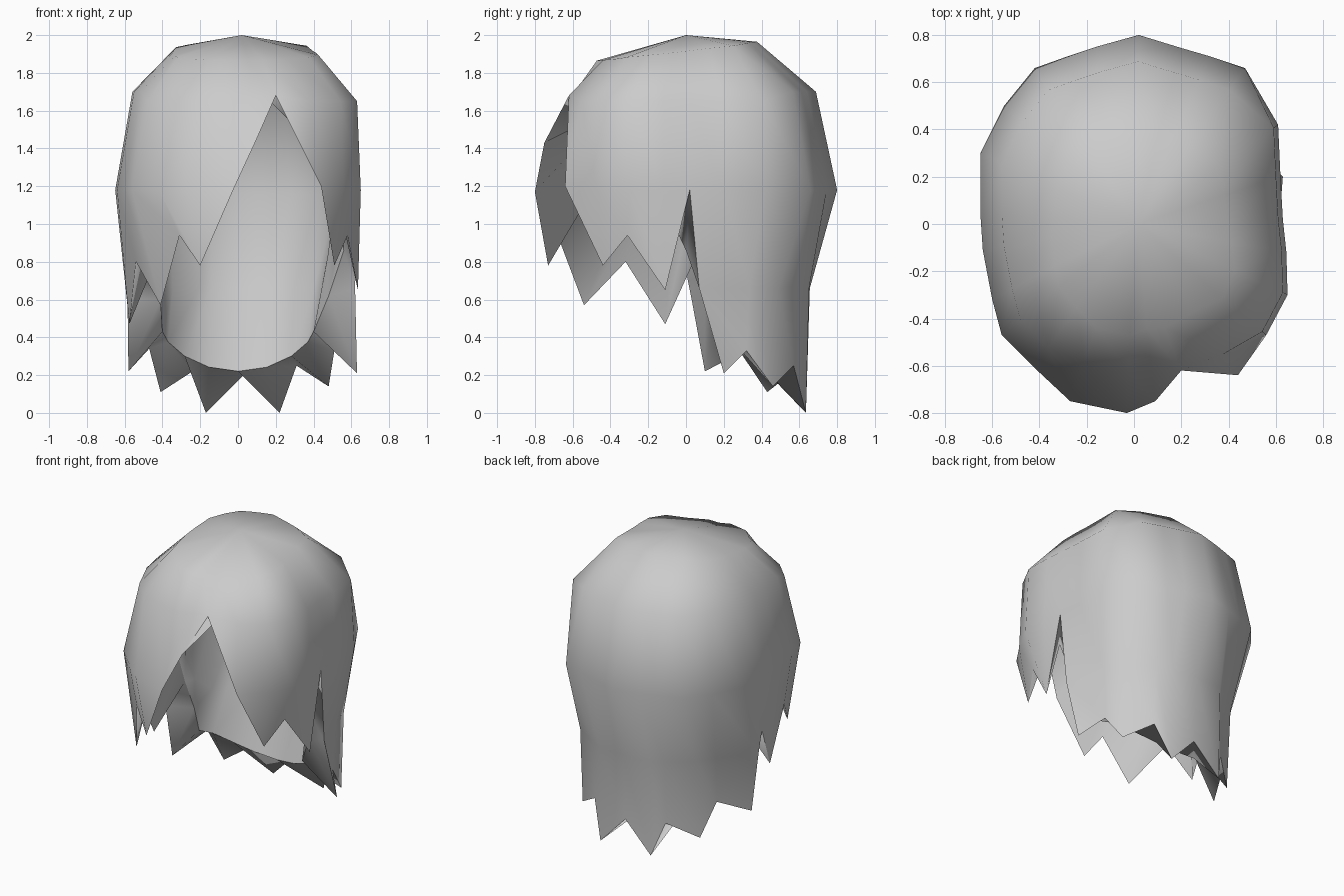
import bpy, bmesh, math

if "Cube" in bpy.data.objects:
    bpy.data.objects.remove(bpy.data.objects["Cube"])

# One column per lock tip or valley, counter-clockwise from the fringe notch:
# x, y on the widest ring, then x, y, z of the ragged lower end
COLS = [
    (.22, -.75, .20, -.62, 1.68), (.44, -.64, .44, -.64, 1.20),
    (.56, -.47, .51, -.44, .78), (.65, -.30, .58, -.31, .94),
    (.645, -.12, .635, -.11, .65), (.63, .02, .63, .02, 1.18),
    (.62, .20, .63, .20, .21), (.61, .42, .51, .32, .33),
    (.47, .66, .48, .46, .14), (.32, .71, .31, .57, .25),
    (.20, .745, .22, .635, 0), (.02, .80, .03, .63, .20),
    (-.16, .75, -.17, .635, 0), (-.28, .71, -.24, .57, .22),
    (-.42, .66, -.41, .43, .11), (-.55, .50, -.47, .33, .34),
    (-.65, .30, -.58, .10, .22), (-.65, .04, -.59, 0, .75),
    (-.64, -.11, -.575, -.11, .47), (-.60, -.32, -.54, -.32, .80),
    (-.56, -.47, -.41, -.54, .57), (-.42, -.61, -.31, -.68, .94),
    (-.27, -.75, -.20, -.73, .78), (-.03, -.80, -.03, -.80, 1.17),
    (.09, -.75, .09, -.75, 1.43)]
N = len(COLS)
BACK = range(6, 17)       # columns of the long back hair
SHORT = (1, 5, 23, 24)    # columns that stop on the widest ring

# Front arch of the lining, from the left side over the brow to the right side
ARCH = {17: (-.44, .04, .80), 18: (-.46, 0, .97), 19: (-.48, -.06, 1.12),
        20: (-.47, -.12, 1.27), 21: (-.41, -.19, 1.43), 22: (-.29, -.26, 1.57),
        23: (-.11, -.31, 1.66), 24: (.05, -.33, 1.68), 0: (.18, -.33, 1.64),
        1: (.30, -.31, 1.52), 2: (.43, -.25, 1.38), 3: (.51, -.17, 1.20),
        4: (.55, -.08, 1.03), 5: (.56, 0, .86), 6: (.48, .10, .62),
        16: (-.41, .10, .60)}


def alias(i, r):
    """Row index after merging rows on columns that stop early."""
    if i == 0 and r >= 1 or i in SHORT and r >= 2 or i not in BACK and r == 3:
        return 4
    return r


def outer(i, r):
    bx, by, ex, ey, ez = COLS[i]
    s = by / math.hypot(bx, by)
    if r == 0:
        f = .53 - .06 * s + (.10 if bx > .5 else 0)
        return (bx * f, by * f, 1.915 + .05 * s)
    if r == 1:
        f = .97 if bx > .5 else .78 if by < -.7 else .86
        return (bx * f, by * f, 1.65 if bx > .5 or by < -.4 else 1.70)
    if r == 2:
        return (bx, by, 1.18)
    if r == 3:
        if i == 6:
            return (.62, .07, .66)
        if i == 16:
            return (-.585, .03, .60)
        return (ex + .15 * (bx - ex), ey + .15 * (by - ey), .66)
    return (ex, ey, ez)


def inner(i, r):
    if i in BACK and r < 3:
        x, y, z = outer(i, r)
        return (x * .87, y * .87, z - (.05, .05, .02)[r])
    if i in ARCH:
        ex, ey, ez = ARCH[i]
        a = (.35, .62, .78, .9, 1)[r] * math.pi / 2
        return (ex * math.sin(a), ey * math.sin(a),
                ez + (1.93 - ez) * math.cos(a))
    if r == 3:
        x, y, z = outer(i, r)
        return (x * .84, y * .82, z)
    a = (i - 7) / 8 * math.pi     # smooth lower rim at the nape
    s = max(0, math.sin(a))
    return (.4 * math.cos(a), .14 + .29 * s, .43 - .21 * s ** 1.4)


bm = bmesh.new()


def shell(pos, pole, merge, slits):
    verts = {}

    def v(i, r):
        key = (i % N, merge(i % N, r))
        if key not in verts:
            verts[key] = bm.verts.new(pos(*key))
        return verts[key]

    top = bm.verts.new(pole)
    for i in range(N):
        bm.faces.new((top, v(i, 0), v(i + 1, 0)))
        for r in range(4):
            # the locks part from the back hair at the sides
            if slits and r == 3 and not (i in BACK and i + 1 in BACK):
                continue
            ring = []
            for w in (v(i, r), v(i, r + 1), v(i + 1, r + 1), v(i + 1, r)):
                if w not in ring:
                    ring.append(w)
            if len(ring) > 2:
                bm.faces.new(ring)
    return verts


# Outer hair and its lining
out_v = shell(outer, (.02, 0, 2.0), alias, True)
border = [e for e in bm.edges if e.is_boundary]
in_v = shell(inner, (.02, 0, 1.94), lambda i, r: r, False)
pair = {w: in_v[(k[0], 4)] for k, w in out_v.items()}

# Underside of the locks joins the ragged edge to the lining
for e in border:
    a, b = e.verts
    c, d = pair[b], pair[a]
    bm.faces.new((a, b, c) if c is d else (a, b, c, d))
    e.smooth = False
    if c is not d:
        bm.edges.get((c, d)).smooth = False

bmesh.ops.recalc_face_normals(bm, faces=bm.faces[:])
for f in bm.faces:
    f.smooth = True

me = bpy.data.meshes.new("hair")
bm.to_mesh(me)
bm.free()
hair = bpy.data.objects.new("hair", me)
bpy.context.collection.objects.link(hair)

mat = bpy.data.materials.new("light grey")
mat.diffuse_color = (.6, .6, .6, 1)
mat.use_nodes = True
mat.node_tree.nodes["Principled BSDF"].inputs["Base Color"].default_value = mat.diffuse_color
me.materials.append(mat)
